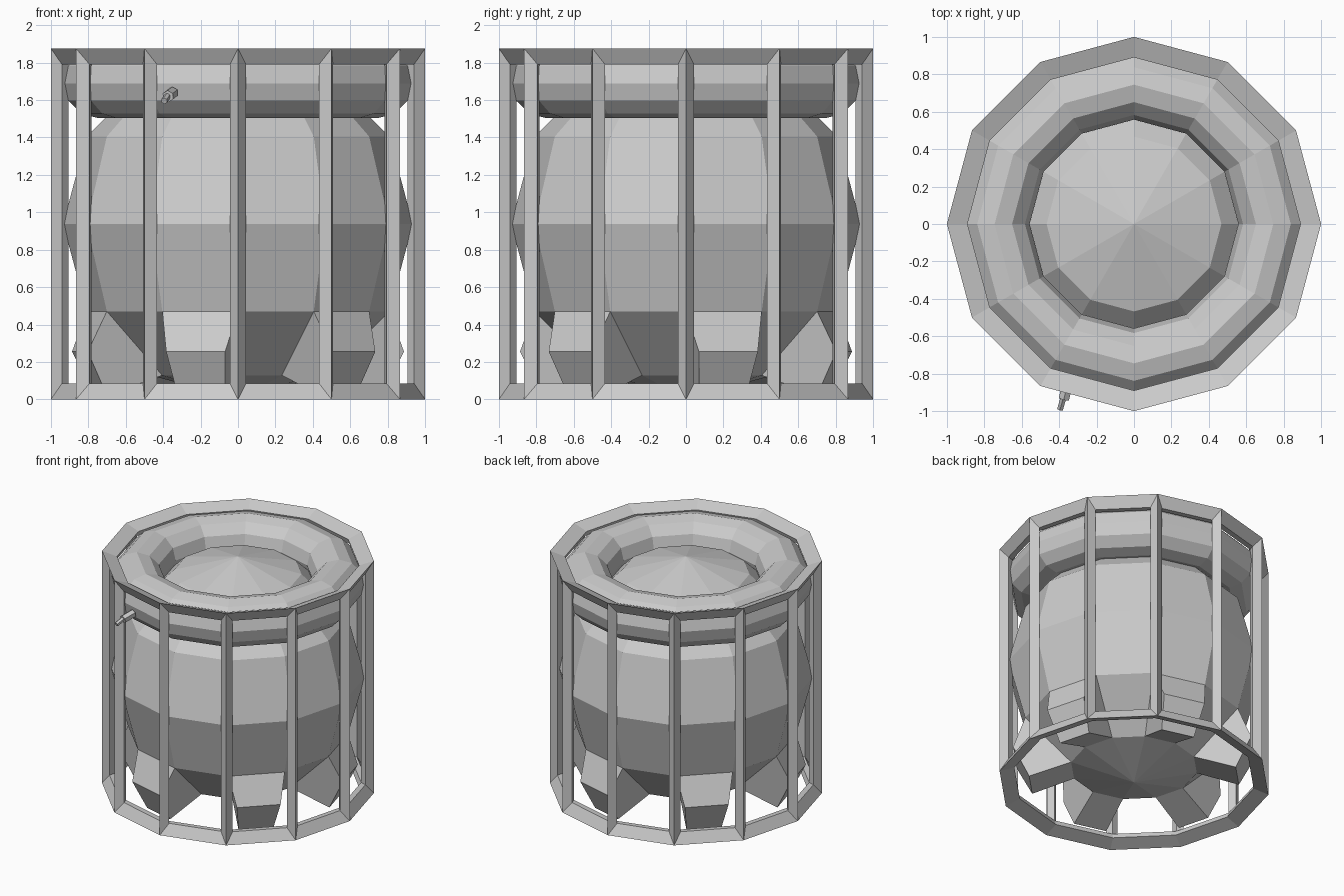
import bpy
import bmesh
import math
from mathutils import Vector

cube = bpy.data.objects.get("Cube")
if cube:
    bpy.data.objects.remove(cube, do_unlink=True)

SIDES = 12
grey = bpy.data.materials.new("plain_grey")
grey.use_nodes = True
GREY = (0.6, 0.6, 0.6, 1)
grey.diffuse_color = GREY
grey.node_tree.nodes["Principled BSDF"].inputs["Base Color"].default_value = GREY


def add_object(name, bm):
    bmesh.ops.recalc_face_normals(bm, faces=bm.faces)
    mesh = bpy.data.meshes.new(name)
    bm.to_mesh(mesh)
    bm.free()
    mesh.materials.append(grey)
    obj = bpy.data.objects.new(name, mesh)
    bpy.context.collection.objects.link(obj)
    return obj


def rod(name, start, end, radius, sides):
    """Straight rod between two points."""
    start, end = Vector(start), Vector(end)
    axis = end - start
    bm = bmesh.new()
    bmesh.ops.create_cone(bm, cap_ends=True, segments=sides, radius1=radius,
                          radius2=radius, depth=axis.length)
    obj = add_object(name, bm)
    obj.rotation_mode = 'QUATERNION'
    obj.rotation_quaternion = axis.to_track_quat('Z', 'Y')
    obj.location = (start + end) / 2
    return obj


# Cage: a twelve-sided drum reduced to its edges
bm = bmesh.new()
bmesh.ops.create_cone(bm, cap_ends=True, segments=SIDES, radius1=0.953,
                      radius2=0.953, depth=1.795)
bmesh.ops.translate(bm, verts=bm.verts, vec=(0, 0, 0.938))
cage = add_object("cage", bm)
wire = cage.modifiers.new("bars", 'WIREFRAME')
wire.thickness = 0.125
wire.use_even_offset = False
wire.offset = 0

# Tank: faceted sphere, with feet pulled out of every second lower facet
bm = bmesh.new()
bmesh.ops.create_uvsphere(bm, u_segments=SIDES, v_segments=6, radius=0.935)
bmesh.ops.translate(bm, verts=bm.verts, vec=(0, 0, 0.938))


def is_foot(face):
    c = face.calc_center_median()
    step = int(math.degrees(math.atan2(c.y, c.x)) % 360 // 30)
    return len(face.verts) == 4 and c.z < 0.45 and step % 2 == 0


feet = [f for f in bm.faces if is_foot(f)]
for face in bmesh.ops.extrude_discrete_faces(bm, faces=feet)["faces"]:
    c = face.calc_center_median()
    out = Vector((c.x, c.y, 0)).normalized()
    side = Vector((-out.y, out.x, 0))
    for v in face.verts:
        upper = v.co.z > c.z
        reach, half, z = (0.875, 0.163, 0.255) if upper else (0.76, 0.13, 0.02)
        sign = math.copysign(1, v.co.dot(side))
        v.co = out * reach + side * half * sign + Vector((0, 0, z))
add_object("tank_with_feet", bm)

# Ring around the top of the tank
bpy.ops.mesh.primitive_torus_add(major_segments=SIDES, minor_segments=12,
                                 major_radius=0.745, minor_radius=0.187,
                                 location=(0, 0, 1.69))
ring = bpy.context.object
ring.name = "top_ring"
ring.data.materials.append(grey)
for poly in ring.data.polygons:
    poly.use_smooth = False

# Small valve on the front of the ring
rod("valve_nut", (-0.35, -0.84, 1.64), (-0.375, -0.935, 1.62), 0.032, 6)
rod("valve_stem", (-0.375, -0.92, 1.625), (-0.395, -0.99, 1.595), 0.018, 6)
